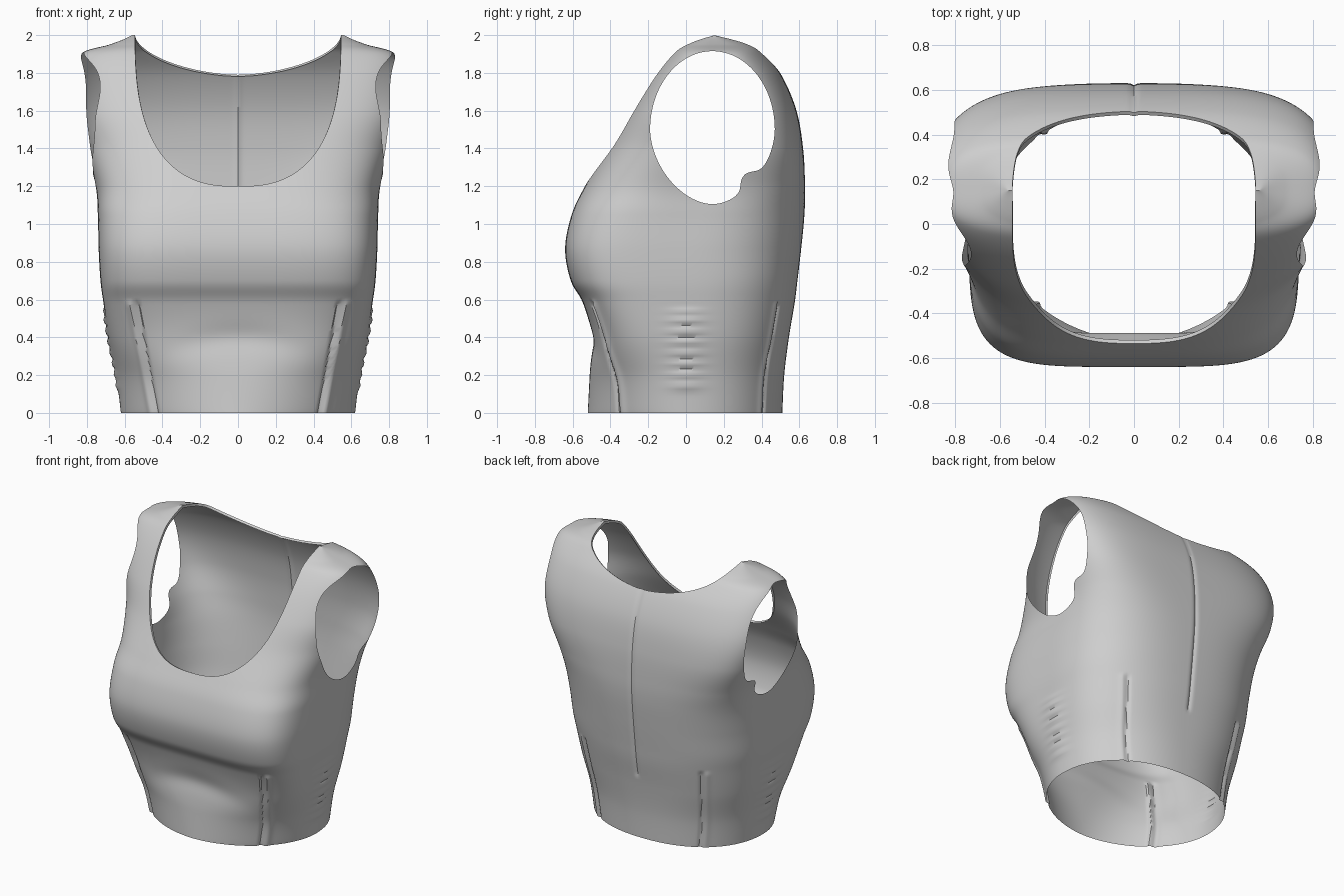
import bpy, bmesh, math

if "Cube" in bpy.data.objects:
    bpy.data.objects.remove(bpy.data.objects["Cube"])

SEG, SUB = 320, 12      # points around, rows between two key sections

# key sections: z, front y, back y, half width, side y, front and back squareness
KEYS = [
    (0.00, -.52, .51, .620, .00, 1.9, 2.2),
    (0.20, -.51, .52, .645, .00, 2.3, 2.3),
    (0.40, -.50, .545, .685, .00, 3.4, 2.5),
    (0.58, -.545, .575, .712, .00, 4.2, 2.6),
    (0.70, -.61, .59, .728, .00, 4.5, 2.7),
    (0.87, -.64, .61, .738, .00, 4.5, 2.8),
    (1.05, -.605, .627, .742, .05, 4.2, 3.0),
    (1.20, -.535, .63, .755, .12, 3.6, 3.4),
    (1.40, -.42, .62, .820, .15, 3.0, 4.0),
    (1.60, -.305, .585, .880, .15, 3.0, 3.7),
    (1.78, -.19, .51, .880, .15, 3.0, 3.3),
    (1.90, -.09, .42, .835, .15, 3.0, 3.0),
    (1.95, -.03, .365, .680, .15, 3.0, 3.0),
    (1.98, .04, .28, .600, .15, 2.8, 2.8),
    (2.00, .15, .15, .560, .15, 2.8, 2.8),
]


def section(u):
    """Smooth blend of the key sections."""
    i = min(int(u), len(KEYS) - 2)
    t = u - i
    p0, p1, p2, p3 = (KEYS[min(max(i + k, 0), len(KEYS) - 1)] for k in (-1, 0, 1, 2))
    return [b + .5 * t * (c - a + t * (2 * a - 5 * b + 4 * c - d + t * (3 * (b - c) + d - a)))
            for a, b, c, d in zip(p0, p1, p2, p3)]


def bell(d, s):
    return math.exp(-(d / s) ** 2)


def fade(z, lo, hi):
    return min(max((z - lo) / .03, 0), 1) * min(max((hi - z) / .03, 0), 1)


def seam_scale(x, y, z):
    """Pressed-in darts and centre back seam, as a scale of the section."""
    dart = fade(z, -.1, .60)
    if y < 0:
        d = abs(x) - (.435 + .185 * z)
        return 1 + dart * (.018 * bell(d - .022, .02) - .03 * bell(d, .012))
    d = abs(x) - (.40 + .12 * z)
    cb = fade(z, .45, 1.9) * bell(x, .012)
    return 1 + dart * (.012 * bell(d - .022, .02) - .025 * bell(d, .012)) - .018 * cb


def neck(co):
    """Positive outside the neck opening."""
    depth, n = (.8, 2.6) if co.y < .15 else (.21, 1.75)
    return (abs(co.x) / .545) ** n + (max(0, 2 - co.z) / depth) ** n - 1


def armhole(co):
    """Positive outside the arm openings, with the uneven underarm at the back."""
    dy, dz = abs(co.y - .14) / .33, co.z - 1.5
    n = 1.8 if dz < 0 else 2
    r = dy ** n + (abs(dz) / (.415 if dz > 0 else .395)) ** n
    return r - 1 + .3 * bell(math.hypot(co.y - .315, co.z - 1.25), .07)


def clip(bm, f):
    """Cut the shell along f = 0 and drop the negative side."""
    g = {v: f(v.co) for v in bm.verts}
    new = []
    for e in list(bm.edges):
        a, b = e.verts
        if (g[a] > 0) != (g[b] > 0):
            _, v = bmesh.utils.edge_split(e, a, g[a] / (g[a] - g[b]))
            g[v] = 0
            new.append(v)
    bmesh.ops.connect_verts(bm, verts=new)
    for v in bm.verts:
        g.setdefault(v, 0)
    gone = [p for p in bm.faces if sum(g[v] for v in p.verts) < 0]
    bmesh.ops.delete(bm, geom=gone, context='FACES')
    return [v for v in new if v.is_valid]


# torso shell
bm = bmesh.new()
rows = []
for k in range((len(KEYS) - 1) * SUB + 1):
    z, yf, yb, w, c, nf, nb = section(k / SUB)
    row = []
    for j in range(SEG):
        p = 2 * math.pi * j / SEG
        cs, sn = math.cos(p), math.sin(p)
        a, n = (yb - c, nb) if sn >= 0 else (c - yf, nf)
        r = (abs(cs) ** n + abs(sn) ** n) ** (-1 / n)
        x, y = w * cs * r, c + a * sn * r
        s = seam_scale(x, y, z)
        # puckers down the side seams
        pucker = bell(y, .09) * fade(z, .1, .56) * .013 * math.sin(z * 2 * math.pi / .115)
        x = x * s + math.copysign(pucker, x)
        y = c + (y - c) * s
        # soft drape folds below the bust
        if y < 0:
            y += .012 * bell(z - .40 + .5 * x * x, .07) * bell(x, .3)
        row.append(bm.verts.new((x, y, max(z, 0))))
    rows.append(row)
for lo, hi in zip(rows, rows[1:]):
    for j in range(SEG):
        m = (j + 1) % SEG
        bm.faces.new((lo[j], lo[m], hi[m], hi[j]))
bmesh.ops.remove_doubles(bm, verts=bm.verts, dist=.0002)

# arm openings, then neck opening
clip(bm, armhole)
edge_verts = set(clip(bm, neck))

# turned-in neck binding
bm.normal_update()
rim = [e for e in bm.edges if e.is_boundary and all(v in edge_verts for v in e.verts)]
normals = {tuple(round(q, 5) for q in v.co): v.normal.copy() for e in rim for v in e.verts}
ext = bmesh.ops.extrude_edge_only(bm, edges=rim)['geom']
for v in ext:
    if isinstance(v, bmesh.types.BMVert):
        nrm = normals.get(tuple(round(q, 5) for q in v.co))
        if nrm:
            v.co -= nrm * .018

mesh = bpy.data.meshes.new("cropped_top")
bm.to_mesh(mesh)
bm.free()
fabric = bpy.data.materials.new("grey fabric")
fabric.diffuse_color = (.62, .62, .62, 1)
fabric.use_nodes = True
fabric.node_tree.nodes["Principled BSDF"].inputs["Base Color"].default_value = fabric.diffuse_color
mesh.materials.append(fabric)
mesh.polygons.foreach_set("use_smooth", [True] * len(mesh.polygons))
mesh.set_sharp_from_angle(angle=math.radians(40))
top = bpy.data.objects.new("cropped_top", mesh)
bpy.context.collection.objects.link(top)
